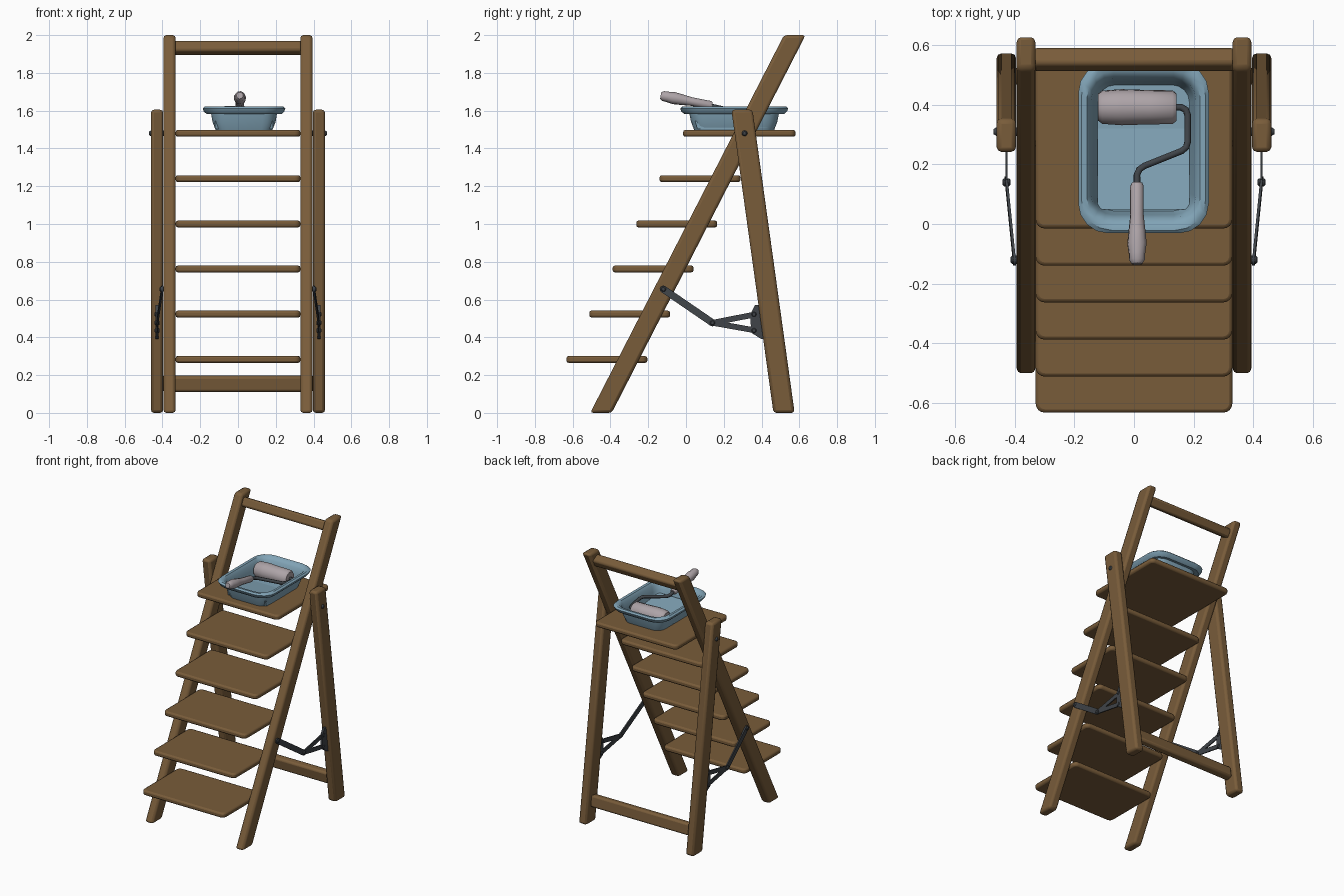
import bpy, bmesh, math
from mathutils import Vector

if "Cube" in bpy.data.objects:
    bpy.data.objects.remove(bpy.data.objects["Cube"])


def material(name, rgb):
    m = bpy.data.materials.new(name)
    m.diffuse_color = (*rgb, 1)
    m.use_nodes = True
    m.node_tree.nodes["Principled BSDF"].inputs["Base Color"].default_value = m.diffuse_color
    return m


WOOD = material("wood", (0.19, 0.107, 0.042))
BLUE = material("blue_plastic", (0.22, 0.37, 0.47))
METAL = material("dark_metal", (0.05, 0.057, 0.065))
PALE = material("pale_roller", (0.42, 0.37, 0.39))


def finish(name, bm, mat, bevel=0, segments=2, mirror=False):
    bmesh.ops.recalc_face_normals(bm, faces=bm.faces)
    me = bpy.data.meshes.new(name)
    bm.to_mesh(me)
    bm.free()
    me.materials.append(mat)
    ob = bpy.data.objects.new(name, me)
    bpy.context.collection.objects.link(ob)
    bpy.ops.object.select_all(action='DESELECT')
    ob.select_set(True)
    bpy.context.view_layer.objects.active = ob
    bpy.ops.object.shade_smooth_by_angle(angle=math.radians(40))
    if bevel:
        b = ob.modifiers.new("bevel", 'BEVEL')
        b.width, b.segments = bevel, segments
        b.limit_method = 'ANGLE'
        b.angle_limit = math.radians(40)
    if mirror:
        ob.modifiers.new("mirror", 'MIRROR')
    return ob


def loft(name, rings, mat, caps=True, **kw):
    """Skin a list of closed rings with equal point counts."""
    bm = bmesh.new()
    vs = [[bm.verts.new(p) for p in r] for r in rings]
    n = len(vs[0])
    for a, b in zip(vs, vs[1:]):
        for i in range(n):
            j = (i + 1) % n
            bm.faces.new((a[i], a[j], b[j], b[i]))
    if caps:
        bm.faces.new(vs[0])
        bm.faces.new(vs[-1])
    return finish(name, bm, mat, **kw)


def side_prism(name, yz, x0, x1, mat, **kw):
    return loft(name, [[(x, y, z) for y, z in yz] for x in (x0, x1)], mat, **kw)


def round_rect(cx, cy, hx, hy, r, z, n=4):
    pts = []
    for k, (sx, sy) in enumerate(((1, 1), (-1, 1), (-1, -1), (1, -1))):
        for i in range(n + 1):
            a = math.pi / 2 * (k + i / n)
            pts.append((cx + sx * (hx - r) + r * math.cos(a),
                        cy + sy * (hy - r) + r * math.sin(a), z))
    return pts


def lathe(name, p, q, profile, mat, sides=12, **kw):
    """Turned shape from p to q; profile holds (fraction, radius)."""
    p, q = Vector(p), Vector(q)
    d = (q - p).normalized()
    u = d.orthogonal().normalized()
    v = d.cross(u)
    rings = []
    for t, r in profile:
        c = p.lerp(q, t)
        rings.append([c + r * (u * math.cos(a) + v * math.sin(a))
                      for a in (2 * math.pi * i / sides for i in range(sides))])
    return loft(name, rings, mat, **kw)


def strap(name, p, q, width, thick):
    """Flat metal bar with round ends."""
    p, q = Vector(p), Vector(q)
    d = (q - p).normalized()
    w = d.cross(Vector((1, 0, 0))).normalized()
    nrm = d.cross(w)
    rings = []
    for s in (-0.5, 0.5):
        ring = []
        for c, start in ((q, -90), (p, 90)):
            for i in range(7):
                a = math.radians(start + 30 * i)
                ring.append(c + nrm * s * thick
                            + width / 2 * (d * math.cos(a) + w * math.sin(a)))
        rings.append(ring)
    return loft(name, rings, METAL, mirror=True)


# Sloping front rails and rear legs
side_prism("front_rail", [(-0.507, 0), (-0.393, 0), (0.633, 2), (0.519, 2)],
           0.33, 0.395, WOOD, bevel=0.016, mirror=True)
side_prism("rear_leg", [(0.463, 0), (0.575, 0), (0.352, 1.605), (0.24, 1.605)],
           0.396, 0.461, WOOD, bevel=0.016, mirror=True)

# Five steps and the deeper top platform
steps = [(0.283, -0.633, -0.205), (0.523, -0.512, -0.084), (0.762, -0.388, 0.04),
         (1.0, -0.263, 0.165), (1.24, -0.14, 0.288), (1.48, -0.015, 0.58)]
for i, (z, y0, y1) in enumerate(steps):
    rings = [round_rect(0, (y0 + y1) / 2, 0.33, (y1 - y0) / 2, 0.03, z + s * 0.018)
             for s in (-1, 1)]
    loft("top_platform" if i == 5 else f"step_{i + 1}", rings, WOOD, bevel=0.011)


# Cross bars, tilted with the rails
def cross_bar(name, y, z, slope, long, short, x):
    a = Vector((slope, 1)).normalized() * long / 2
    b = Vector((a.y, -a.x)).normalized() * short / 2
    c = Vector((y, z))
    side_prism(name, [c - a - b, c + a - b, c + a + b, c - a + b],
               -x, x, WOOD, bevel=0.014)


cross_bar("top_handrail", 0.552, 1.932, 0.5125, 0.064, 0.066, 0.34)
cross_bar("rear_cross_bar", 0.496, 0.155, -0.139, 0.085, 0.055, 0.40)

# Pivot bolts
lathe("pivot_bolt", (0.38, 0.31, 1.48), (0.471, 0.31, 1.48),
      [(0, 0.015), (0.9, 0.015), (1, 0.009)], METAL, mirror=True)

# Folding braces with their brackets and pins
joint = (0.428, 0.14, 0.477)
strap("brace_arm", (0.402, -0.12, 0.655), joint, 0.038, 0.009)
strap("brace_upper_strut", joint, (0.428, 0.37, 0.522), 0.03, 0.008)
strap("brace_lower_strut", joint, (0.428, 0.37, 0.436), 0.03, 0.008)
side_prism("brace_bracket", [(0.365, 0.57), (0.40, 0.57), (0.425, 0.39), (0.40, 0.39),
                             (0.345, 0.425), (0.34, 0.52)], 0.421, 0.437, METAL, mirror=True)
for n, (x, y, z) in {"arm": (0.402, -0.12, 0.655), "joint": joint,
                     "upper": (0.428, 0.36, 0.522), "lower": (0.428, 0.36, 0.436)}.items():
    lathe(f"brace_pin_{n}", (x - 0.013, y, z), (x + 0.013, y, z),
          [(0, 0.009), (0.2, 0.014), (0.8, 0.014), (1, 0.009)], METAL, mirror=True)

# Paint tray with rolled rim and sloping floor
tray = [(0.150, 0.212, 0.06, 1.498), (0.167, 0.228, 0.07, 1.54), (0.175, 0.238, 0.08, 1.588),
        (0.198, 0.264, 0.09, 1.582), (0.213, 0.28, 0.1, 1.596), (0.219, 0.286, 0.1, 1.612),
        (0.208, 0.276, 0.1, 1.622), (0.19, 0.258, 0.09, 1.62), (0.176, 0.235, 0.075, 1.602),
        (0.168, 0.224, 0.065, 1.56), (0.155, 0.212, 0.06, 1.508)]
loft("paint_tray", [round_rect(0.032, 0.255, hx, hy, r, z) for hx, hy, r, z in tray], BLUE)
side_prism("tray_ramp", [(0.32, 1.503), (0.06, 1.503), (0.048, 1.545), (0.32, 1.512)],
           -0.122, 0.186, BLUE)

# Roller sleeve, bent wire frame and grip
lathe("roller_sleeve", (-0.12, 0.392, 1.565), (0.142, 0.392, 1.565),
      [(0, 0.046), (0.05, 0.056), (0.3, 0.061), (0.65, 0.058), (0.95, 0.057), (1, 0.047)],
      PALE, sides=14)
curve = bpy.data.curves.new("roller_frame", 'CURVE')
curve.dimensions = '3D'
curve.bevel_depth, curve.bevel_resolution = 0.0115, 2
curve.use_fill_caps = True
path = [(0.13, 0.392, 1.565), (0.158, 0.392, 1.566), (0.174, 0.383, 1.568), (0.18, 0.365, 1.571),
        (0.18, 0.275, 1.588), (0.175, 0.257, 1.593), (0.16, 0.245, 1.597), (0.035, 0.195, 1.612),
        (0.018, 0.183, 1.615), (0.01, 0.165, 1.619), (0.01, 0.12, 1.629)]
sp = curve.splines.new('POLY')
sp.points.add(len(path) - 1)
for pt, co in zip(sp.points, path):
    pt.co = (*co, 1)
curve.materials.append(METAL)
wire = bpy.data.objects.new("roller_frame", curve)
bpy.context.collection.objects.link(wire)
bpy.ops.object.select_all(action='DESELECT')
wire.select_set(True)
bpy.context.view_layer.objects.active = wire
bpy.ops.object.convert(target='MESH')
lathe("roller_grip", (0.01, 0.138, 1.627), (0.01, -0.134, 1.68),
      [(0, 0.018), (0.04, 0.023), (0.4, 0.023), (0.6, 0.029), (0.75, 0.033), (0.87, 0.028),
       (0.95, 0.027), (1, 0.018)], PALE, sides=10)
